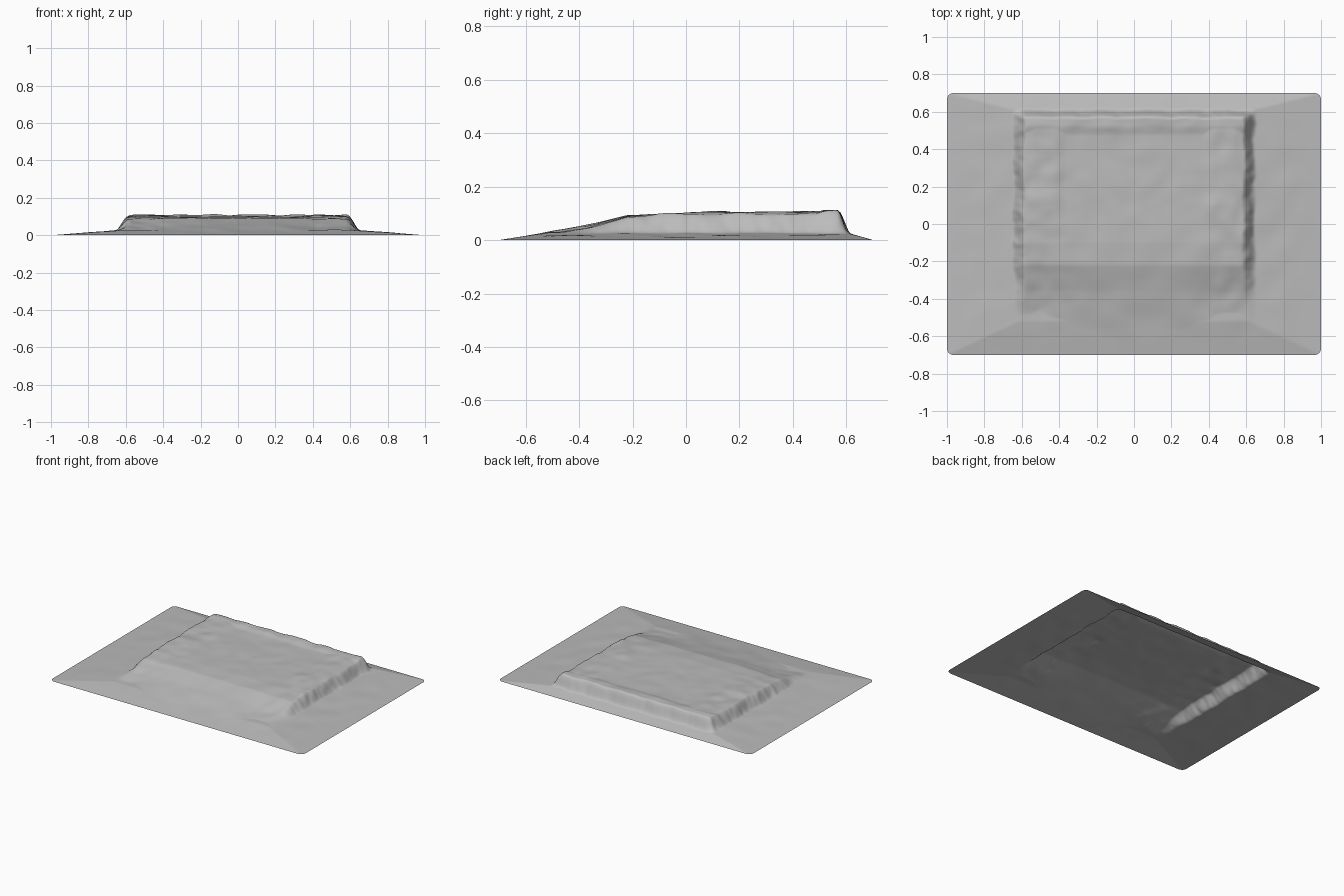
import bpy
import bmesh
from mathutils import Vector, noise

cube = bpy.data.objects.get("Cube")
if cube:
    bpy.data.objects.remove(cube, do_unlink=True)

HALF_X, HALF_Y, CORNER = 1.0, 0.7, 0.035
COLS, ROWS = 260, 182


def smooth(a, b, t):
    t = min(max((t - a) / (b - a), 0), 1)
    return t * t * (3 - 2 * t)


def profile(points, t):
    """Straight-line interpolation through (t, height) points."""
    for (t0, h0), (t1, h1) in zip(points, points[1:]):
        if t <= t1:
            return h0 + (h1 - h0) * max(t - t0, 0) / (t1 - t0)
    return points[-1][1]


# Height along the ramp and plateau, front to back
DECK = [(-0.7, 0), (-0.56, 0.021), (-0.36, 0.058), (-0.22, 0.09),
        (-0.1, 0.097), (0.7, 0.1)]


def rough(x, y, scale, seed):
    return noise.noise(Vector((x * scale, y * scale, seed)))


def height(x, y):
    # Gentle apron falling to the sheet edge
    edge_x, edge_y = HALF_X - abs(x), HALF_Y - abs(y)
    apron = min(0.07 * edge_x, 0.15 * edge_y if y < 0 else 0.28 * edge_y, 0.027)
    # Raised deck with a rim on both sides and at the back
    deck = profile(DECK, y)
    back = smooth(-0.1, 0.1, y)
    side_rim = smooth(0.36, 0.43, abs(x)) * (1 - smooth(0.52, 0.6, abs(x)))
    back_rim = smooth(0.47, 0.53, y)
    deck += 0.007 * back * max(side_rim, 1.3 * back_rim)
    # Rough shoulders beside the smooth ramp
    shoulder = smooth(0.25, 0.5, abs(x)) * smooth(-0.62, -0.4, y)
    deck -= 0.012 * shoulder * (1 - smooth(-0.4, -0.1, y))
    bumps = max(shoulder, back_rim, 0.4 * back)
    deck += 0.006 * bumps * rough(x, y, 11, 3)
    # Steep banks with a wavering outline
    wobble = 0.014 * rough(x, y, 8, 1) + 0.005 * rough(x, y, 25, 2)
    bank = 1 - smooth(0.58, 0.65, abs(x) + wobble)
    bank *= 1 - smooth(0.565, 0.615, y + 0.5 * wobble)
    front = smooth(-0.7, -0.45, y)
    bank = bank * front + (1 - smooth(0.5, 0.95, abs(x))) * (1 - front)
    fade = smooth(0, 0.2, min(edge_x, edge_y))
    z = apron + max(deck - apron, 0) * bank
    return max(z + 0.004 * fade * rough(x, y, 7, 5), 0)


def round_corner(x, y):
    """Squeeze the square corners of the sheet onto a small arc."""
    dx, dy = abs(x) - HALF_X + CORNER, abs(y) - HALF_Y + CORNER
    if dx > 0 and dy > 0:
        k = max(dx, dy) / (dx * dx + dy * dy) ** 0.5
        x = (HALF_X - CORNER + dx * k) * (1 if x > 0 else -1)
        y = (HALF_Y - CORNER + dy * k) * (1 if y > 0 else -1)
    return x, y


# Ground sheet, open underneath
bm = bmesh.new()
bmesh.ops.create_grid(bm, x_segments=COLS, y_segments=ROWS, size=1)
for v in bm.verts:
    x, y = round_corner(v.co.x * HALF_X, v.co.y * HALF_Y)
    v.co = (x, y, height(x, y))
mesh = bpy.data.meshes.new("earth_mound")
bm.to_mesh(mesh)
bm.free()
mound = bpy.data.objects.new("earth_mound", mesh)
bpy.context.collection.objects.link(mound)
mesh.shade_smooth()

# Plain grey ground
grey = bpy.data.materials.new("plain grey")
grey.use_nodes = True
colour = (0.5, 0.5, 0.5, 1)
grey.diffuse_color = colour
grey.node_tree.nodes["Principled BSDF"].inputs["Base Color"].default_value = colour
mesh.materials.append(grey)
